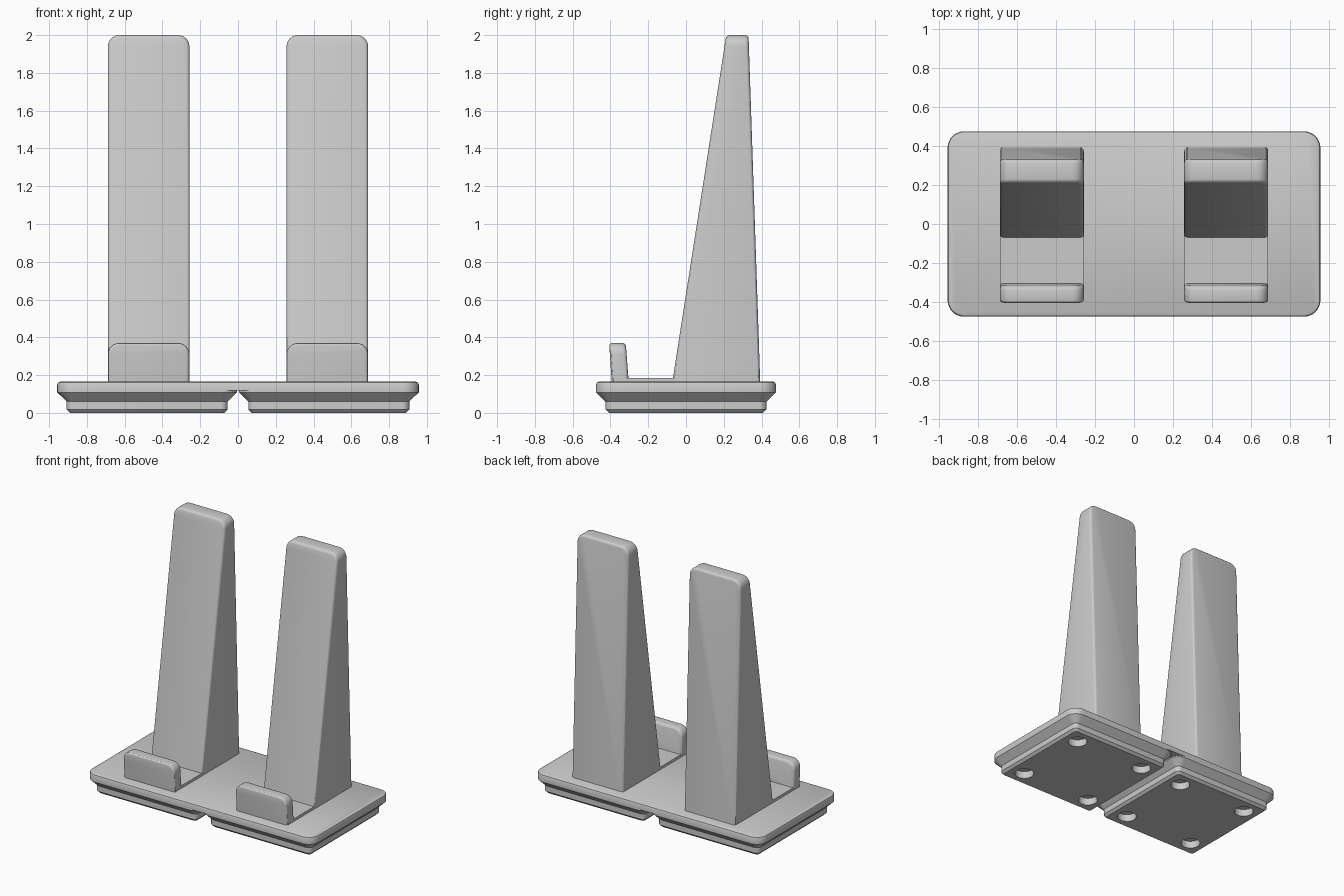
import bpy, bmesh, math

if "Cube" in bpy.data.objects:
    bpy.data.objects.remove(bpy.data.objects["Cube"])

grey = bpy.data.materials.new("mid grey")
grey.diffuse_color = (0.6, 0.6, 0.6, 1)
grey.use_nodes = True
grey.node_tree.nodes["Principled BSDF"].inputs["Base Color"].default_value = grey.diffuse_color


def finish(bm, name, smooth=True):
    bmesh.ops.recalc_face_normals(bm, faces=bm.faces)
    mesh = bpy.data.meshes.new(name)
    bm.to_mesh(mesh)
    bm.free()
    mesh.materials.append(grey)
    ob = bpy.data.objects.new(name, mesh)
    bpy.context.collection.objects.link(ob)
    if smooth:
        bpy.ops.object.select_all(action='DESELECT')
        ob.select_set(True)
        bpy.context.view_layer.objects.active = ob
        bpy.ops.object.shade_smooth_by_angle(angle=math.radians(30))
    return ob


def rounded_loft(name, cx, rings):
    """Loft rounded rectangles given as (half_x, half_y, corner radius, z)."""
    bm = bmesh.new()
    loops = []
    for hx, hy, r, z in rings:
        loop = []
        for q, (sx, sy) in enumerate([(1, 1), (-1, 1), (-1, -1), (1, -1)]):
            for i in range(9):
                a = math.radians(90 * q + 90 * i / 8)
                loop.append(bm.verts.new((cx + sx * (hx - r) + r * math.cos(a),
                                          sy * (hy - r) + r * math.sin(a), z)))
        loops.append(loop)
    n = len(loops[0])
    for a, b in zip(loops, loops[1:]):
        for i in range(n):
            bm.faces.new((a[i], a[(i + 1) % n], b[(i + 1) % n], b[i]))
    bm.faces.new(loops[0])
    bm.faces.new(loops[-1])
    return finish(bm, name)


def prism(name, cx, profile, top_radius=0, edge=0):
    """Extrude a (y, z) profile across x, rounding top corners and then edges."""
    bm = bmesh.new()
    h = 0.216
    left = [bm.verts.new((cx - h, y, z)) for y, z in profile]
    right = [bm.verts.new((cx + h, y, z)) for y, z in profile]
    bm.faces.new(left)
    bm.faces.new(right)
    n = len(profile)
    for i in range(n):
        j = (i + 1) % n
        bm.faces.new((left[i], left[j], right[j], right[i]))
    bmesh.ops.recalc_face_normals(bm, faces=bm.faces)
    zs = [z for _, z in profile]
    if top_radius:
        corners = [e for e in bm.edges
                   if all(v.co.z > max(zs) - 1e-4 for v in e.verts)
                   and abs(e.verts[0].co.x - e.verts[1].co.x) < 1e-4]
        bmesh.ops.bevel(bm, geom=corners, offset=top_radius, segments=6,
                        profile=0.5, affect='EDGES')
    if edge:
        sharp = [e for e in bm.edges
                 if e.calc_face_angle(0) > math.radians(40)
                 and not all(v.co.z < min(zs) + 1e-4 for v in e.verts)]
        bmesh.ops.bevel(bm, geom=sharp, offset=edge, segments=3,
                        profile=0.5, affect='EDGES')
    return finish(bm, name)


# Base plate with softened top rim
rounded_loft("base_plate", 0, [
    (0.957, 0.476, 0.086, 0.118), (0.957, 0.476, 0.086, 0.150),
    (0.953, 0.472, 0.082, 0.160), (0.943, 0.462, 0.072, 0.165)])

for side, s in (("left", -1), ("right", 1)):
    # Stepped foot
    fx = 0.481 * s
    foot = rounded_loft(side + "_foot", fx, [
        (0.408, 0.408, 0.018, 0.0), (0.426, 0.426, 0.037, 0.018),
        (0.426, 0.426, 0.037, 0.060), (0.476, 0.476, 0.086, 0.109),
        (0.476, 0.476, 0.086, 0.118)])

    # Four round recesses underneath
    bm = bmesh.new()
    for hx in (-0.298, 0.298):
        for hy in (-0.298, 0.298):
            made = bmesh.ops.create_cone(bm, cap_ends=True, segments=32,
                                         radius1=0.068, radius2=0.068, depth=0.11)
            bmesh.ops.translate(bm, verts=made["verts"], vec=(fx + hx, hy, 0))
    cutter = finish(bm, side + "_recess_cutter", smooth=False)
    cutter.hide_render = True
    cutter.hide_viewport = True
    cut = foot.modifiers.new("recesses", 'BOOLEAN')
    cut.operation = 'DIFFERENCE'
    cut.solver = 'EXACT'
    cut.object = cutter

    # Tapered back support, floor pad and front lip
    px = 0.473 * s
    prism(side + "_support", px,
          [(-0.073, 0.16), (0.213, 2.0), (0.331, 2.0), (0.393, 0.16)], 0.06, 0.018)
    prism(side + "_pad", px,
          [(-0.385, 0.16), (-0.385, 0.185), (0.37, 0.185), (0.37, 0.16)])
    prism(side + "_lip", px,
          [(-0.393, 0.16), (-0.407, 0.37), (-0.319, 0.37), (-0.303, 0.16)], 0.06, 0.018)
